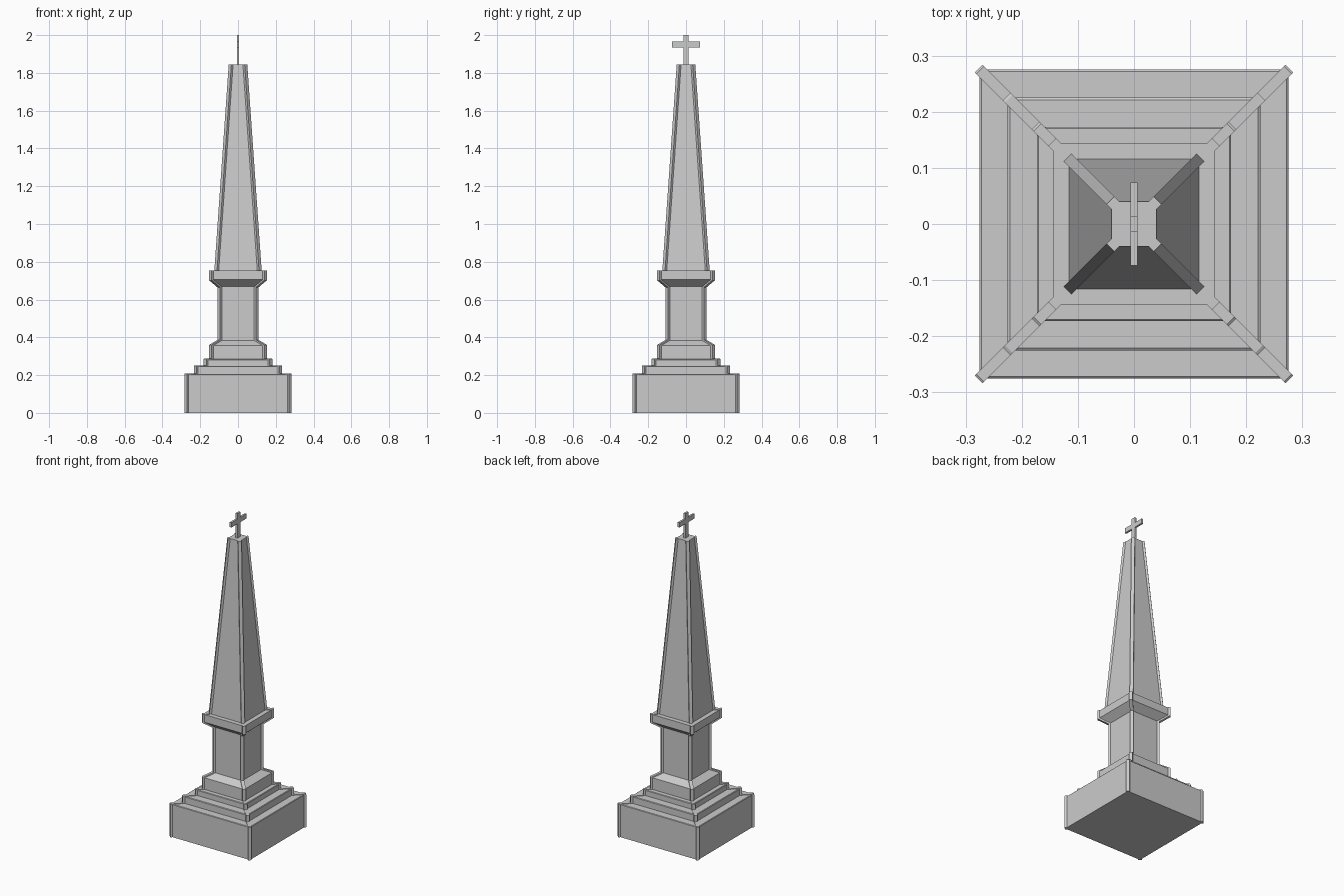
import bpy, bmesh
from math import sqrt
from mathutils import Matrix, Vector

if "Cube" in bpy.data.objects:
    bpy.data.objects.remove(bpy.data.objects["Cube"])

# (half width, height, rib lift) going up the monument
PROFILE = [
    (0.275, 0.0, 0), (0.275, 0.203, .003), (0.272, 0.206, .003),
    (0.225, 0.206, .003), (0.225, 0.246, .003), (0.221, 0.249, .003),
    (0.173, 0.249, .003), (0.173, 0.281, .003), (0.170, 0.284, .003),
    (0.144, 0.284, .003), (0.144, 0.357, .003), (0.100, 0.383, .003),
    (0.100, 0.668, -.003), (0.144, 0.705, -.003), (0.144, 0.753, .002),
    (0.116, 0.753, .002), (0.040, 1.845, 0)]
RIB = 0.01


def finish(bm, name):
    bmesh.ops.recalc_face_normals(bm, faces=bm.faces)
    mesh = bpy.data.meshes.new(name)
    bm.to_mesh(mesh)
    bm.free()
    obj = bpy.data.objects.new(name, mesh)
    bpy.context.collection.objects.link(obj)
    return obj


def loft(bm, rings):
    """Skin closed rings of equal length and cap both ends."""
    rings = [[bm.verts.new(p) for p in ring] for ring in rings]
    n = len(rings[0])
    for a, b in zip(rings, rings[1:]):
        for i in range(n):
            j = (i + 1) % n
            bm.faces.new((a[i], a[j], b[j], b[i]))
    bm.faces.new(rings[0][::-1])
    bm.faces.new(rings[-1])


# Stepped base, shaft, cornice and obelisk in one square lathe
bm = bmesh.new()
loft(bm, [[(-r, -r, z), (r, -r, z), (r, r, z), (-r, r, z)] for r, z, _ in PROFILE])
finish(bm, "obelisk_body")

# Narrow raised ribs following the profile along each corner
for k, label in enumerate(("back_right", "back_left", "front_left", "front_right")):
    rot = Matrix.Rotation((k + 0.5) * 1.5707963, 3, 'Z')
    rings = []
    for r, z, lift in PROFILE:
        out, inn = sqrt(2) * r + 0.003, sqrt(2) * r - 0.015
        zo, zi = z + lift, z - lift
        ring = [(out, -RIB, zo), (out, RIB, zo), (inn, RIB, zi), (inn, -RIB, zi)]
        rings.append([rot @ Vector(p) for p in ring])
    bm = bmesh.new()
    loft(bm, rings)
    finish(bm, "corner_rib_" + label)

# Cross on top: one outline extruded through its thickness
w, arm, lo, hi = 0.014, 0.074, 1.935, 1.965
half = [(w, 1.84), (w, lo), (arm, lo), (arm, hi), (w, hi), (w, 2.0)]
outline = half + [(-y, z) for y, z in reversed(half)]
bm = bmesh.new()
loft(bm, [[(x, y, z) for y, z in outline] for x in (-0.006, 0.006)])
finish(bm, "top_cross")
